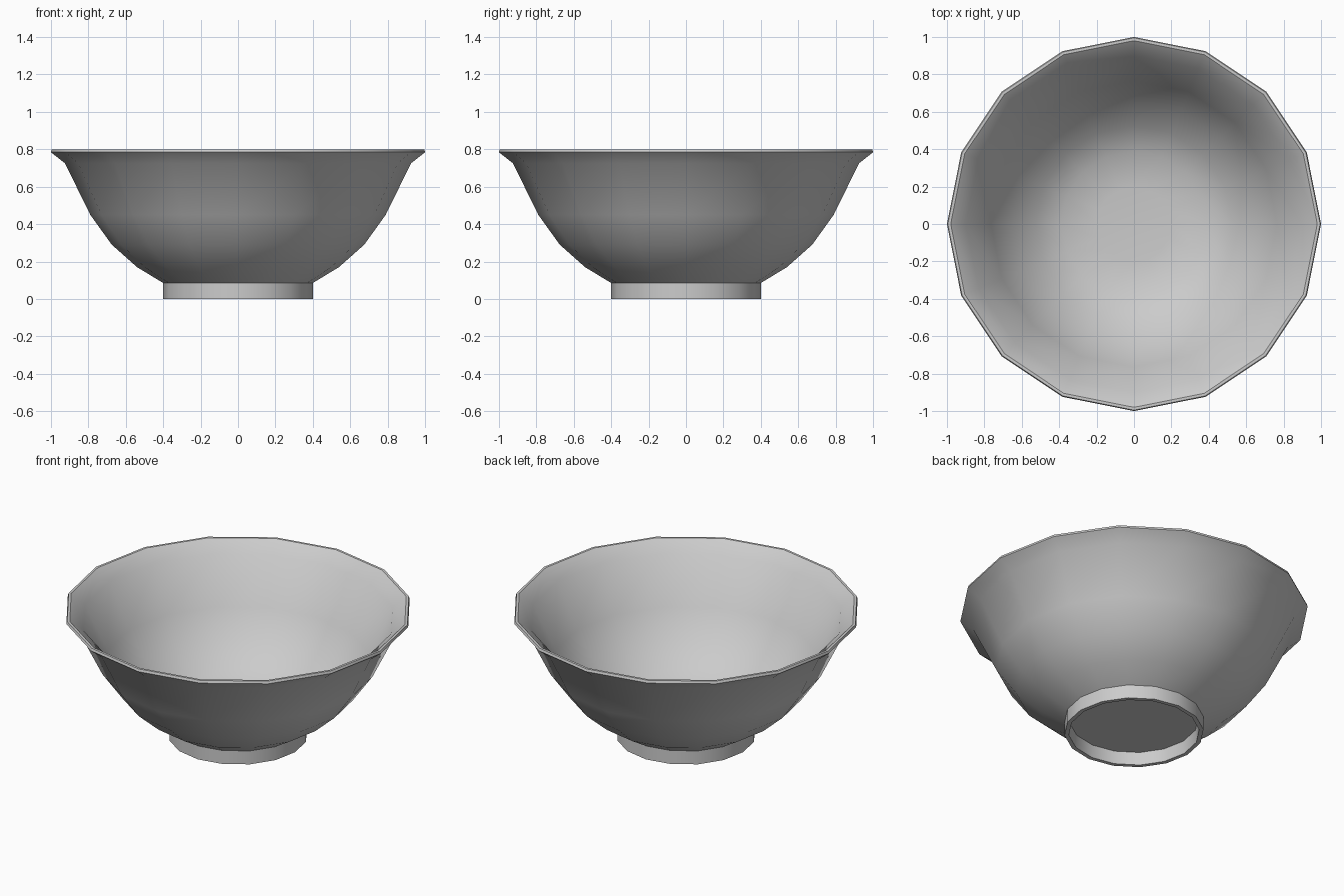
import bpy, bmesh, math

if "Cube" in bpy.data.objects:
    bpy.data.objects.remove(bpy.data.objects["Cube"])

SIDES = 16


def lathe(name, profile, closed=False):
    """Revolve (radius, z) points around z; radius 0 makes a pole."""
    bm = bmesh.new()
    rings = []
    for r, z in profile:
        if r == 0:
            rings.append([bm.verts.new((0, 0, z))] * SIDES)
        else:
            rings.append([bm.verts.new((r * math.cos(2 * math.pi * i / SIDES),
                                        r * math.sin(2 * math.pi * i / SIDES), z))
                          for i in range(SIDES)])
    pairs = list(zip(rings, rings[1:]))
    if closed:
        pairs.append((rings[-1], rings[0]))
    for a, b in pairs:
        for i in range(SIDES):
            j = (i + 1) % SIDES
            bm.faces.new(list(dict.fromkeys((a[i], a[j], b[j], b[i]))))
    bmesh.ops.recalc_face_normals(bm, faces=bm.faces)
    mesh = bpy.data.meshes.new(name)
    bm.to_mesh(mesh)
    bm.free()
    obj = bpy.data.objects.new(name, mesh)
    bpy.context.collection.objects.link(obj)
    bpy.ops.object.select_all(action='DESELECT')
    obj.select_set(True)
    bpy.context.view_layer.objects.active = obj
    bpy.ops.object.shade_smooth_by_angle(angle=math.radians(35))
    return obj


# Bowl with hollow foot: underside recess, foot, outer wall, flared rim, inner wall
lathe("bowl", [
    (0, 0.075), (0.37, 0.08), (0.375, 0.0),
    (0.40, 0.0), (0.40, 0.085),
    (0.54, 0.17), (0.675, 0.29), (0.79, 0.45), (0.925, 0.725),
    (0.995, 0.78), (1.0, 0.785), (0.995, 0.80), (0.98, 0.80),
    (0.90, 0.735), (0.765, 0.46), (0.655, 0.31), (0.525, 0.195),
    (0.39, 0.115), (0.20, 0.10), (0, 0.095),
])
